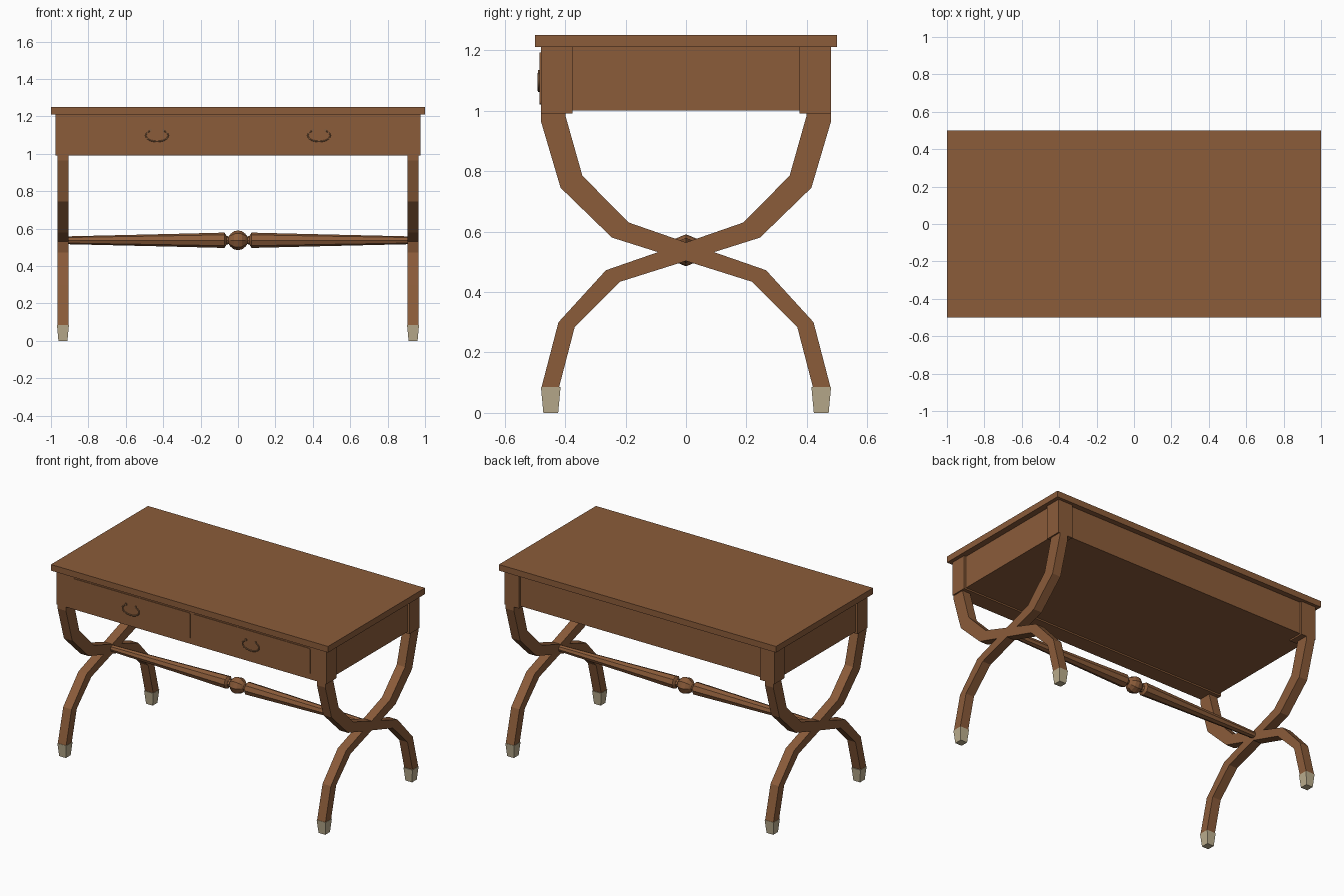
import bpy, bmesh, math

if "Cube" in bpy.data.objects:
    bpy.data.objects.remove(bpy.data.objects["Cube"])


def material(name, rgb):
    m = bpy.data.materials.new(name)
    m.diffuse_color = (*rgb, 1)
    m.use_nodes = True
    m.node_tree.nodes["Principled BSDF"].inputs["Base Color"].default_value = m.diffuse_color
    return m


wood = material("wood", (0.26, 0.107, 0.042))
metal = material("pale_metal", (0.50, 0.42, 0.27))
bronze = material("bronze", (0.22, 0.11, 0.05))


def finish(name, bm, mat):
    bmesh.ops.recalc_face_normals(bm, faces=bm.faces)
    me = bpy.data.meshes.new(name)
    bm.to_mesh(me)
    bm.free()
    me.materials.append(mat)
    ob = bpy.data.objects.new(name, me)
    bpy.context.collection.objects.link(ob)
    return ob


def box(name, x, y, z, mat=wood, taper=0, round_front=0):
    """Box from min/max pairs; taper narrows the bottom, round_front rounds the y-parallel edges."""
    bm = bmesh.new()
    bmesh.ops.create_cube(bm, size=1)
    for v in bm.verts:
        inset = taper if v.co.z < 0 else 0
        sx, sy, sz = (1 if c > 0 else -1 for c in v.co)
        v.co.x = (x[1] if sx > 0 else x[0]) - sx * inset
        v.co.y = (y[1] if sy > 0 else y[0]) - sy * inset
        v.co.z = z[1] if sz > 0 else z[0]
    if round_front:
        edges = [e for e in bm.edges
                 if abs(e.verts[0].co.y - e.verts[1].co.y) > 1e-4]
        bmesh.ops.bevel(bm, geom=edges, offset=round_front, segments=3,
                        profile=0.5, affect='EDGES')
    return finish(name, bm, mat)


# Top, carcass and solid front board
box("table_top", (-1, 1), (-0.5, 0.5), (1.21, 1.25))
box("carcass", (-0.96, 0.96), (-0.40, 0.465), (1.0, 1.212))
box("front_board", (-0.975, 0.975), (-0.48, -0.375), (0.99, 1.211))

# Rear corner posts
for s, side in ((-1, "left"), (1, "right")):
    box("rear_post_" + side, sorted((s * 0.87, s * 0.975)), (0.375, 0.48), (0.99, 1.211))

# Curved crossing legs: matching upper and lower edge points (y, z)
UPPER = [(-0.40, 0.995), (-0.398, 0.98), (-0.343, 0.785), (-0.19, 0.63),
         (0.265, 0.472), (0.422, 0.30), (0.478, 0.085)]
LOWER = [(-0.48, 0.995), (-0.48, 0.965), (-0.415, 0.745), (-0.245, 0.58),
         (0.218, 0.434), (0.368, 0.285), (0.42, 0.085)]


def leg(name, x0, x1, s):
    bm = bmesh.new()
    rings = []
    for (yu, zu), (yl, zl) in zip(UPPER, LOWER):
        rings.append([bm.verts.new(p) for p in ((x0, s * yu, zu), (x1, s * yu, zu),
                                                (x1, s * yl, zl), (x0, s * yl, zl))])
    for a, b in zip(rings, rings[1:]):
        for i in range(4):
            j = (i + 1) % 4
            bm.faces.new((a[i], a[j], b[j], b[i]))
    bm.faces.new(rings[0])
    bm.faces.new(rings[-1])
    finish(name, bm, wood)


for sx, side in ((-1, "left"), (1, "right")):
    xs = sorted((sx * 0.906, sx * 0.966))
    for sy, end in ((-1, "front"), (1, "back")):
        leg(f"leg_{side}_{end}", *xs, sy)
        # Tapered metal foot caps
        box(f"foot_cap_{side}_{end}", (xs[0] - 0.002, xs[1] + 0.002),
            sorted((sy * 0.415, sy * 0.48)), (0, 0.085), metal, taper=0.008)

# Turned stretcher: eight-sided lathe along x, with a bead in the middle
half = [(0, 0.053), (0.022, 0.048), (0.04, 0.034), (0.05, 0.02), (0.062, 0.024),
        (0.072, 0.041), (0.35, 0.034), (0.91, 0.021), (0.93, 0.021)]
profile = [(-x, r) for x, r in half[:0:-1]] + half
bm = bmesh.new()
N = 8
rings = [[bm.verts.new((x, r * math.sin(2 * math.pi * i / N),
                        0.538 + r * math.cos(2 * math.pi * i / N)))
          for i in range(N)] for x, r in profile]
for a, b in zip(rings, rings[1:]):
    for i in range(N):
        j = (i + 1) % N
        bm.faces.new((a[i], a[j], b[j], b[i]))
bm.faces.new(rings[0])
bm.faces.new(rings[-1])
finish("stretcher", bm, wood)

# Drawer fronts with curved bail handles
for s, side in ((-1, "left"), (1, "right")):
    box("drawer_" + side, sorted((s * 0.008, s * 0.858)), (-0.484, -0.44), (1.02, 1.192),
        round_front=0.01)
    cx = s * 0.433
    pts = []
    for i in range(17):
        a = math.radians(125 + 290 * i / 16)
        pts.append((cx + 0.06 * math.cos(a), -0.487, 1.098 + 0.032 * math.sin(a)))
    cu = bpy.data.curves.new("handle_" + side, 'CURVE')
    cu.dimensions = '3D'
    cu.bevel_depth = 0.004
    cu.bevel_resolution = 1
    cu.use_fill_caps = True
    sp = cu.splines.new('POLY')
    sp.points.add(len(pts) - 1)
    for p, co in zip(sp.points, pts):
        p.co = (*co, 1)
    cu.materials.append(bronze)
    bpy.context.collection.objects.link(bpy.data.objects.new("handle_" + side, cu))
    # Small mounts at the handle ends
    for t, end in ((0, "a"), (-1, "b")):
        px, _, pz = pts[t]
        box(f"handle_mount_{side}_{end}", (px - 0.006, px + 0.006), (-0.49, -0.48),
            (pz - 0.004, pz + 0.01), bronze)
